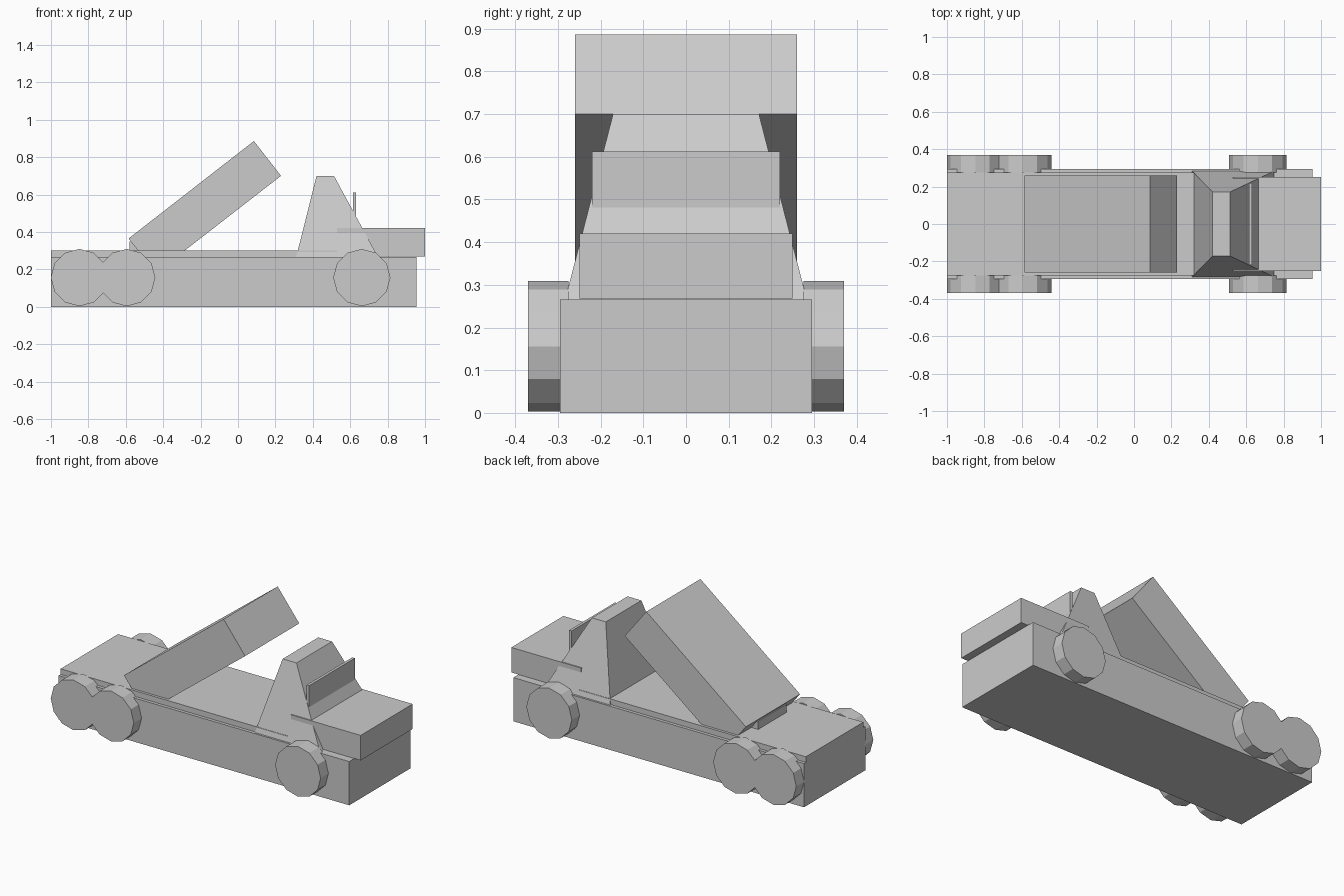
import bpy
import math

if "Cube" in bpy.data.objects:
    bpy.data.objects.remove(bpy.data.objects["Cube"])

grey = bpy.data.materials.new("plain grey")
grey.diffuse_color = (0.6, 0.6, 0.6, 1)
grey.use_nodes = True
grey.node_tree.nodes["Principled BSDF"].inputs["Base Color"].default_value = grey.diffuse_color


def mesh_object(name, verts, faces):
    mesh = bpy.data.meshes.new(name)
    mesh.from_pydata(verts, [], faces)
    mesh.materials.append(grey)
    obj = bpy.data.objects.new(name, mesh)
    bpy.context.collection.objects.link(obj)
    return obj


def prism(name, profile, y0, y1):
    """Extrude a clockwise (x, z) side profile along y."""
    n = len(profile)
    verts = [(x, y, z) for y in (y0, y1) for x, z in profile]
    faces = [tuple(range(n - 1, -1, -1)), tuple(range(n, 2 * n))]
    faces += [(i, (i + 1) % n, (i + 1) % n + n, i + n) for i in range(n)]
    return mesh_object(name, verts, faces)


def box(name, x0, x1, half_y, z0, z1):
    return prism(name, [(x0, z0), (x0, z1), (x1, z1), (x1, z0)], -half_y, half_y)


# Chassis, deck and bonnet
box("chassis", -1.0, 0.955, 0.295, 0.0, 0.266)
box("deck", -1.0, 0.53, 0.276, 0.266, 0.30)
box("bonnet", 0.53, 1.0, 0.25, 0.268, 0.42)

# Tapered cab
base, top = (0.311, 0.749, 0.283, 0.266), (0.42, 0.513, 0.171, 0.70)
verts = []
for x0, x1, y, z in (base, top):
    verts += [(x0, -y, z), (x1, -y, z), (x1, y, z), (x0, y, z)]
faces = [(3, 2, 1, 0), (4, 5, 6, 7)]
faces += [(i, (i + 1) % 4, (i + 1) % 4 + 4, i + 4) for i in range(4)]
mesh_object("cab", verts, faces)

# Upright windscreen plate
box("windscreen", 0.615, 0.632, 0.22, 0.44, 0.612)

# Raised tipping bed and its hinge
prism("tipping_bed", [(-0.44, 0.18), (-0.585, 0.365), (0.085, 0.886), (0.23, 0.70)],
      -0.26, 0.26)
box("hinge_block", -0.58, -0.42, 0.135, 0.27, 0.35)

# Twelve-sided wheels
rim = [(0.153 * math.cos(-math.tau * i / 12), 0.156 + 0.153 * math.sin(-math.tau * i / 12))
       for i in range(12)]
for label, cx in (("rear", -0.848), ("middle", -0.595), ("front", 0.662)):
    for side, y0, y1 in (("right", -0.37, -0.275), ("left", 0.275, 0.37)):
        prism(f"{label}_{side}_wheel", [(cx + x, z) for x, z in rim], y0, y1)
